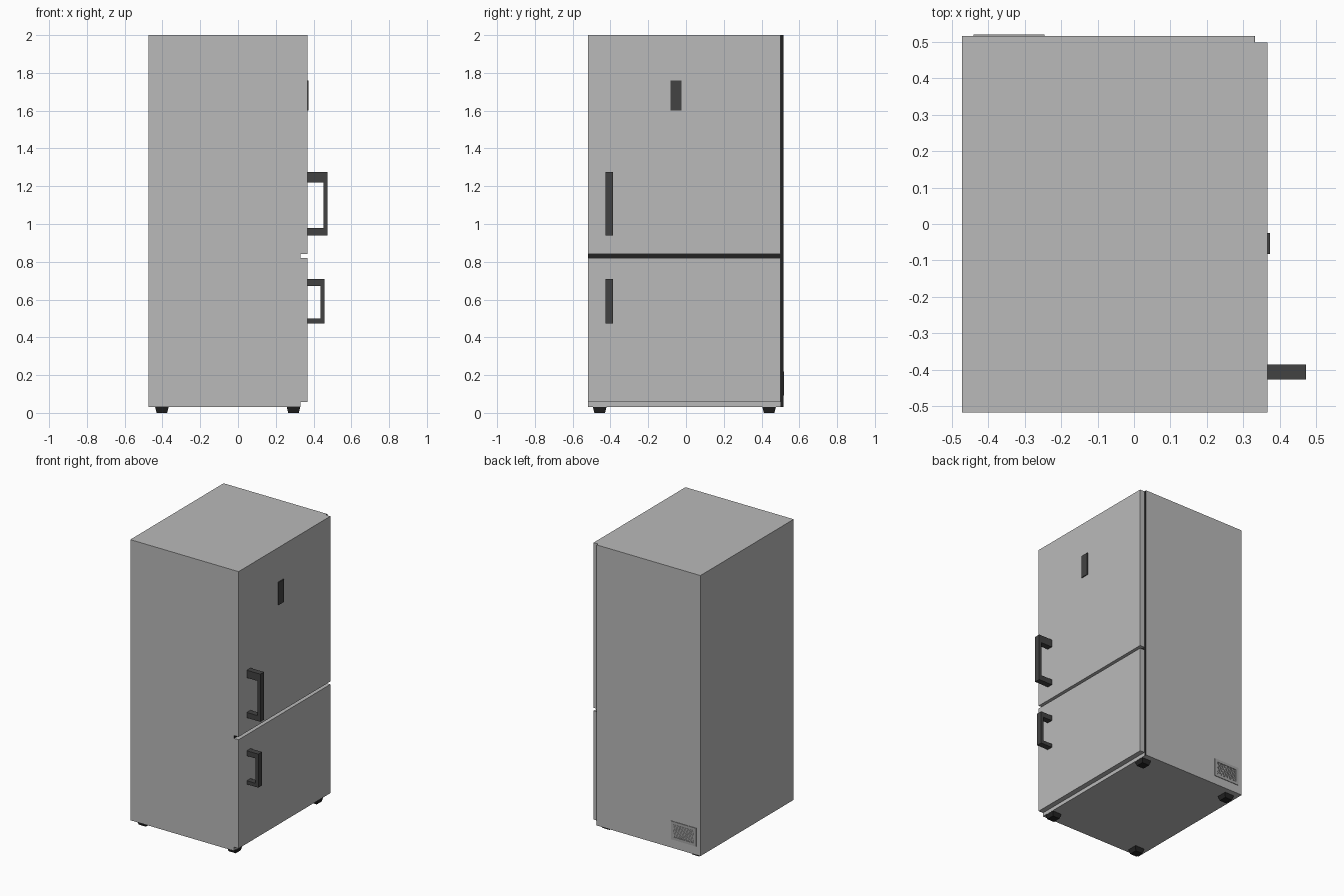
import bpy, bmesh

if "Cube" in bpy.data.objects:
    bpy.data.objects.remove(bpy.data.objects["Cube"])


def material(name, v):
    m = bpy.data.materials.new(name)
    m.diffuse_color = (v, v, v, 1)
    m.use_nodes = True
    m.node_tree.nodes["Principled BSDF"].inputs["Base Color"].default_value = m.diffuse_color
    return m


GREY = material("body_grey", 0.49)
VENT = material("vent_grey", 0.38)
DARK = material("dark_plastic", 0.055)
BLACK = material("black_rubber", 0.016)


def finish(name, bm, mat):
    bmesh.ops.recalc_face_normals(bm, faces=bm.faces)
    me = bpy.data.meshes.new(name)
    bm.to_mesh(me)
    bm.free()
    ob = bpy.data.objects.new(name, me)
    bpy.context.collection.objects.link(ob)
    me.materials.append(mat)
    return ob


def add_box(bm, x, y, z):
    vs = bmesh.ops.create_cube(bm, size=1)["verts"]
    for v in vs:
        for i, (a, b) in enumerate((x, y, z)):
            v.co[i] = a if v.co[i] < 0 else b
    return vs


def box(name, x, y, z, mat=GREY):
    bm = bmesh.new()
    add_box(bm, x, y, z)
    return finish(name, bm, mat)


def prism_y(name, pts, y0, y1, mat):
    """Extrude an x-z outline along y."""
    bm = bmesh.new()
    f = bm.faces.new([bm.verts.new((x, y0, z)) for x, z in pts])
    ext = bmesh.ops.extrude_face_region(bm, geom=[f])["geom"]
    for v in ext:
        if isinstance(v, bmesh.types.BMVert):
            v.co.y = y1
    return finish(name, bm, mat)


FX, DX = 0.331, 0.367         # cabinet face, door face
Y0, Y1, YD = -0.518, 0.516, 0.499

# cabinet and doors
box("cabinet", (-0.473, FX), (Y0, Y1), (0.032, 2.0))
box("upper_door", (FX, DX), (Y0, YD), (0.841, 2.0))
box("lower_door", (FX, DX), (Y0, YD), (0.058, 0.821))

# dark seals seen beside and between the doors
box("hinge_side_seal", (FX, FX + 0.001), (YD, Y1), (0.032, 2.0), BLACK)
box("middle_seal", (FX, FX + 0.001), (Y0, YD), (0.821, 0.841), BLACK)


# C-shaped handles
def handle(name, x1, xi, z0, zi0, zi1, z1):
    x0 = DX
    prism_y(name, [(x0, z0), (x1, z0), (x1, z1), (x0, z1), (x0, zi1),
                   (xi, zi1), (xi, zi0), (x0, zi0)], -0.427, -0.386, DARK)


handle("upper_handle", 0.473, 0.452, 0.940, 0.978, 1.221, 1.274)
handle("lower_handle", 0.457, 0.436, 0.474, 0.499, 0.673, 0.709)

# control panel on the upper door
box("control_panel", (DX, 0.373), (-0.083, -0.025), (1.600, 1.760), DARK)

# feet, narrowed towards the floor
for fx, xn in ((-0.403, "back"), (0.294, "front")):
    for fy, yn in ((-0.457, "left"), (0.440, "right")):
        bm = bmesh.new()
        bmesh.ops.create_cube(bm, size=1)
        for v in bm.verts:
            half = 0.036 if v.co.z > 0 else 0.028
            v.co = (fx + half * (1 if v.co.x > 0 else -1),
                    fy + half * (1 if v.co.y > 0 else -1),
                    0.032 if v.co.z > 0 else 0)
        finish(f"{xn}_{yn}_foot", bm, BLACK)

# rear vent: frame with slats
bm = bmesh.new()
vx0, vx1, vz0, vz1, t = -0.441, -0.246, 0.092, 0.220, 0.02
vy = (Y1, 0.520)
add_box(bm, (vx0, vx1), vy, (vz0, vz0 + t))
add_box(bm, (vx0, vx1), vy, (vz1 - t, vz1))
add_box(bm, (vx0, vx0 + t), vy, (vz0 + t, vz1 - t))
add_box(bm, (vx1 - t, vx1), vy, (vz0 + t, vz1 - t))
n = 9
step = (vz1 - vz0 - 2 * t) / n
for i in range(n):
    z = vz0 + t + i * step
    add_box(bm, (vx0 + t, vx1 - t), (Y1, 0.518), (z + 0.25 * step, z + 0.75 * step))
finish("rear_vent", bm, VENT)
